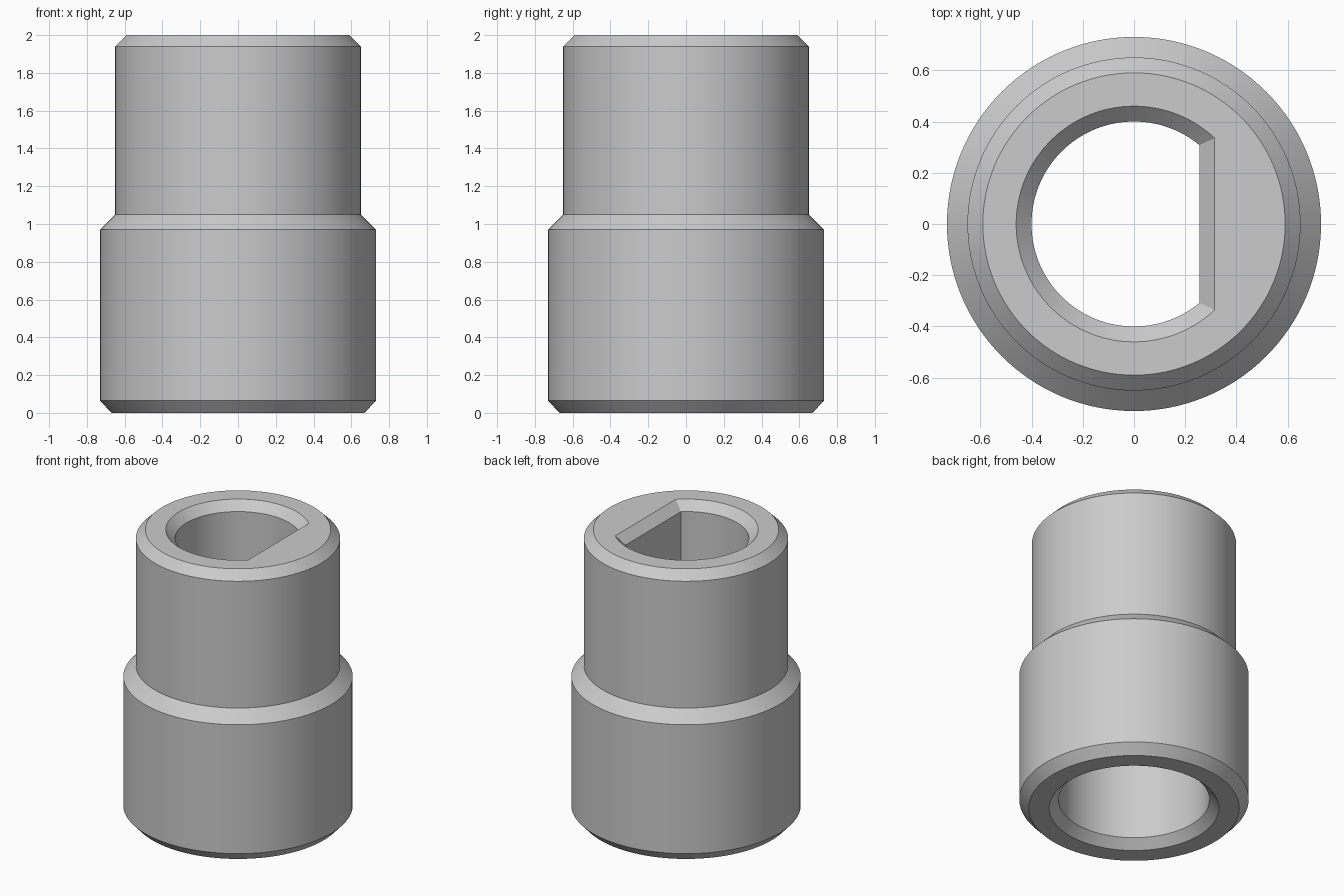
import bpy, bmesh, math

if "Cube" in bpy.data.objects:
    bpy.data.objects.remove(bpy.data.objects["Cube"])

ARC, FLAT = 92, 36            # segments on the round and flat parts of a ring
N = ARC + FLAT
START = math.acos(0.255 / 0.40)


def ring(r, flat=None):
    """Circle of radius r, or a D shape cut off at x = flat."""
    if flat is None:
        return [(r * math.cos(START + 2 * math.pi * i / N),
                 r * math.sin(START + 2 * math.pi * i / N)) for i in range(N)]
    a = math.acos(flat / r)
    h = r * math.sin(a)
    step = (2 * math.pi - 2 * a) / ARC
    pts = [(r * math.cos(a + step * i), r * math.sin(a + step * i))
           for i in range(ARC + 1)]
    pts += [(flat, -h + 2 * h * i / FLAT) for i in range(1, FLAT)]
    return pts


# Closed section: radius, height, flat position (None = round)
section = [
    # outer wall with chamfers and shoulder
    (0.67, 0.0, None), (0.73, 0.065, None), (0.73, 0.97, None),
    (0.65, 1.05, None), (0.65, 1.94, None), (0.59, 2.0, None),
    # keyed bore in the upper half
    (0.46, 2.0, 0.315), (0.40, 1.94, 0.255), (0.40, 1.0, 0.255),
    # round bore in the lower half
    (0.48, 1.0, None), (0.48, 0.06, None), (0.54, 0.0, None),
]

bm = bmesh.new()
rings = [[bm.verts.new((x, y, z)) for x, y in ring(r, f)] for r, z, f in section]
for k, a in enumerate(rings):
    b = rings[(k + 1) % len(rings)]
    for i in range(N):
        j = (i + 1) % N
        bm.faces.new((a[i], a[j], b[j], b[i]))
bmesh.ops.recalc_face_normals(bm, faces=bm.faces)

mesh = bpy.data.meshes.new("stepped_sleeve")
bm.to_mesh(mesh)
bm.free()
sleeve = bpy.data.objects.new("stepped_sleeve", mesh)
bpy.context.collection.objects.link(sleeve)

grey = bpy.data.materials.new("grey_metal")
grey.diffuse_color = (0.6, 0.6, 0.6, 1.0)
grey.use_nodes = True
grey.node_tree.nodes["Principled BSDF"].inputs["Base Color"].default_value = grey.diffuse_color
mesh.materials.append(grey)

# Smooth walls, crisp chamfer edges
bpy.context.view_layer.objects.active = sleeve
sleeve.select_set(True)
bpy.ops.object.shade_smooth_by_angle(angle=math.radians(30))
